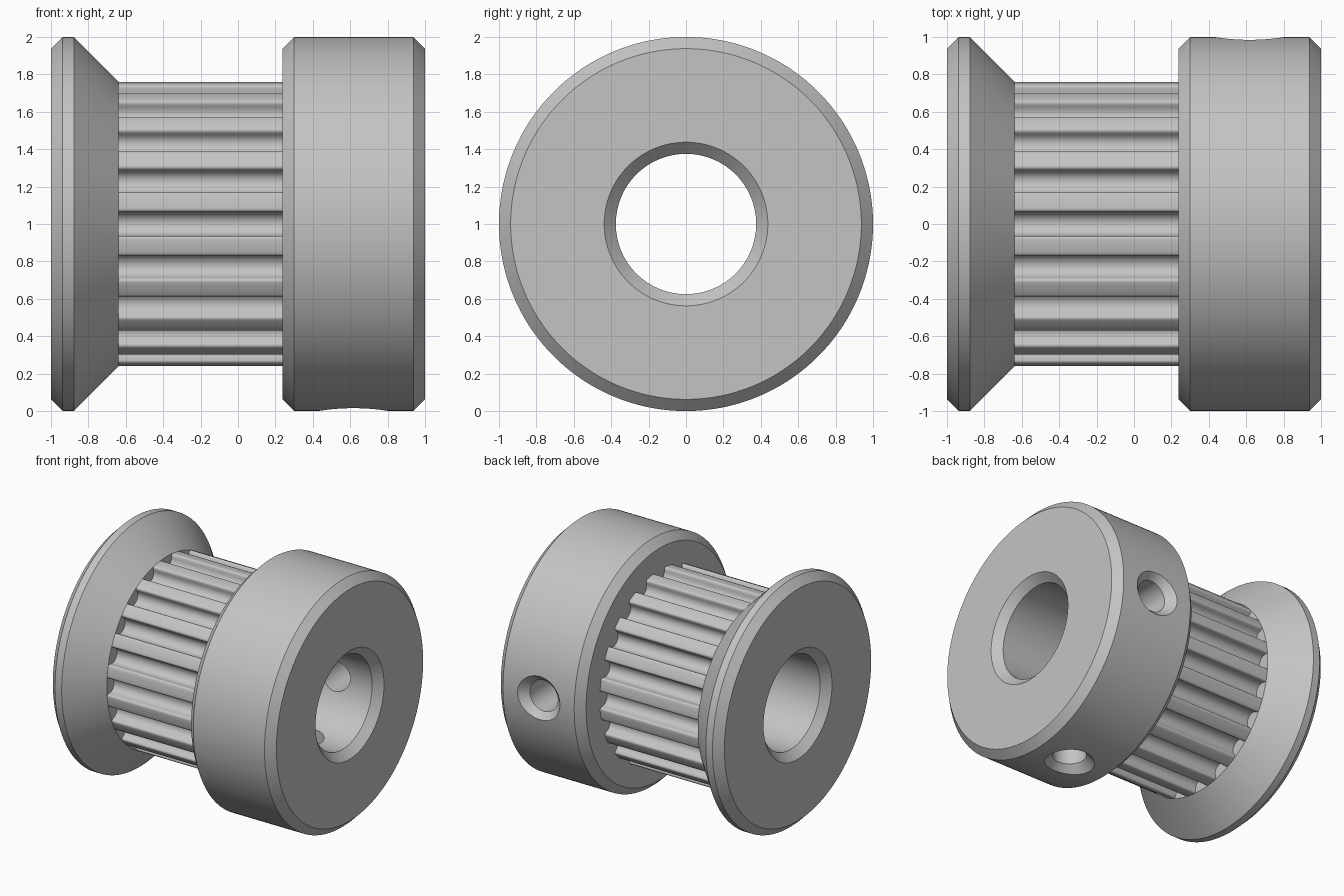
import bpy, bmesh, math
from math import sin, cos, pi, radians

if "Cube" in bpy.data.objects:
    bpy.data.objects.remove(bpy.data.objects["Cube"])

TEETH = 20
PITCH = 2 * pi / TEETH
TIP = 0.7625          # radius at the top of the teeth
MM = 1 / 8            # groove dimensions below are in finer units

metal = bpy.data.materials.new("grey metal")
metal.diffuse_color = (0.55, 0.55, 0.55, 1)
metal.use_nodes = True
metal.node_tree.nodes["Principled BSDF"].inputs["Base Color"].default_value = metal.diffuse_color


def groove():
    """One belt groove plus its land as (angle, radius) pairs."""
    half = [(0.66 + 0.15 * cos(radians(a)), 0.15 - 0.15 * sin(radians(a)))
            for a in (90, 115, 140, 165)]                      # rounded lip
    half += [(0.5 * cos(radians(a)), 0.25 + 0.5 * sin(radians(a)))
             for a in range(0, 91, 15)]                        # round floor
    pts = []
    for w, depth in half:
        r = TIP - depth * MM
        pts.append((math.asin(w * MM / r), r))
    pts[-1] = (0.0, pts[-1][1])
    full = [(-a, r) for a, r in pts] + [(a, r) for a, r in reversed(pts[:-1])]
    end = full[-1][0]
    gap = PITCH - 2 * end
    return full + [(end + gap * k / 3, TIP) for k in (1, 2)]   # land


tooth_line = [(a + k * PITCH, r) for k in range(TEETH) for a, r in groove()]

# Profile along the axle: (x, radius), None marks the toothed outline
profile = [
    (-1, 0.4375), (-1, 0.9375), (-0.9375, 1), (-0.8775, 1), (-0.64, TIP),  # flange
    (-0.64, None), (0.2375, None),                                         # teeth
    (0.2375, 0.9375), (0.30, 1), (0.9375, 1), (1, 0.9375),                 # hub
    (1, 0.4375), (0.9375, 0.375), (-0.9375, 0.375),                        # bore
]

bm = bmesh.new()
rings = []
for x, radius in profile:
    rings.append([bm.verts.new((x, (radius or r) * cos(a), (radius or r) * sin(a)))
                  for a, r in tooth_line])
n = len(tooth_line)
for i, ring in enumerate(rings):
    nxt = rings[(i + 1) % len(rings)]
    for j in range(n):
        k = (j + 1) % n
        bm.faces.new((ring[j], ring[k], nxt[k], nxt[j]))
bmesh.ops.remove_doubles(bm, verts=bm.verts, dist=1e-5)
bmesh.ops.recalc_face_normals(bm, faces=bm.faces)
mesh = bpy.data.meshes.new("pulley_body")
bm.to_mesh(mesh)
bm.free()
mesh.materials.append(metal)
body = bpy.data.objects.new("pulley_body", mesh)
bpy.context.collection.objects.link(body)


def screw_hole_cutter(name, axis):
    """Countersunk drill along a radial direction, given as (y, z)."""
    steps = [(0.2, 0.125), (0.935, 0.125), (1.05, 0.24)]
    b = bmesh.new()
    loops = []
    for h, r in steps:
        loop = []
        for k in range(48):
            a = 2 * pi * (k + 0.5) / 48
            u, v = r * cos(a), r * sin(a)
            loop.append(b.verts.new((0.6175 + u, axis[0] * h - axis[1] * v,
                                     axis[1] * h + axis[0] * v)))
        loops.append(loop)
    for lo, hi in zip(loops, loops[1:]):
        for k in range(48):
            m = (k + 1) % 48
            b.faces.new((lo[k], lo[m], hi[m], hi[k]))
    b.faces.new(loops[0])
    b.faces.new(loops[-1])
    bmesh.ops.recalc_face_normals(b, faces=b.faces)
    me = bpy.data.meshes.new(name)
    b.to_mesh(me)
    b.free()
    me.materials.append(metal)
    ob = bpy.data.objects.new(name, me)
    ob.hide_render = True
    bpy.context.collection.objects.link(ob)
    return ob


# Set screw holes at the back and underneath
bpy.context.view_layer.objects.active = body
body.select_set(True)
for name, axis in (("back_screw_cutter", (1, 0)), ("lower_screw_cutter", (0, -1))):
    cutter = screw_hole_cutter(name, axis)
    mod = body.modifiers.new(name, 'BOOLEAN')
    mod.operation = 'DIFFERENCE'
    mod.solver = 'EXACT'
    mod.object = cutter
    bpy.ops.object.modifier_apply(modifier=mod.name)
    bpy.data.objects.remove(cutter, do_unlink=True)

bpy.ops.object.shade_smooth_by_angle(angle=radians(28))
body.location.z = 1
